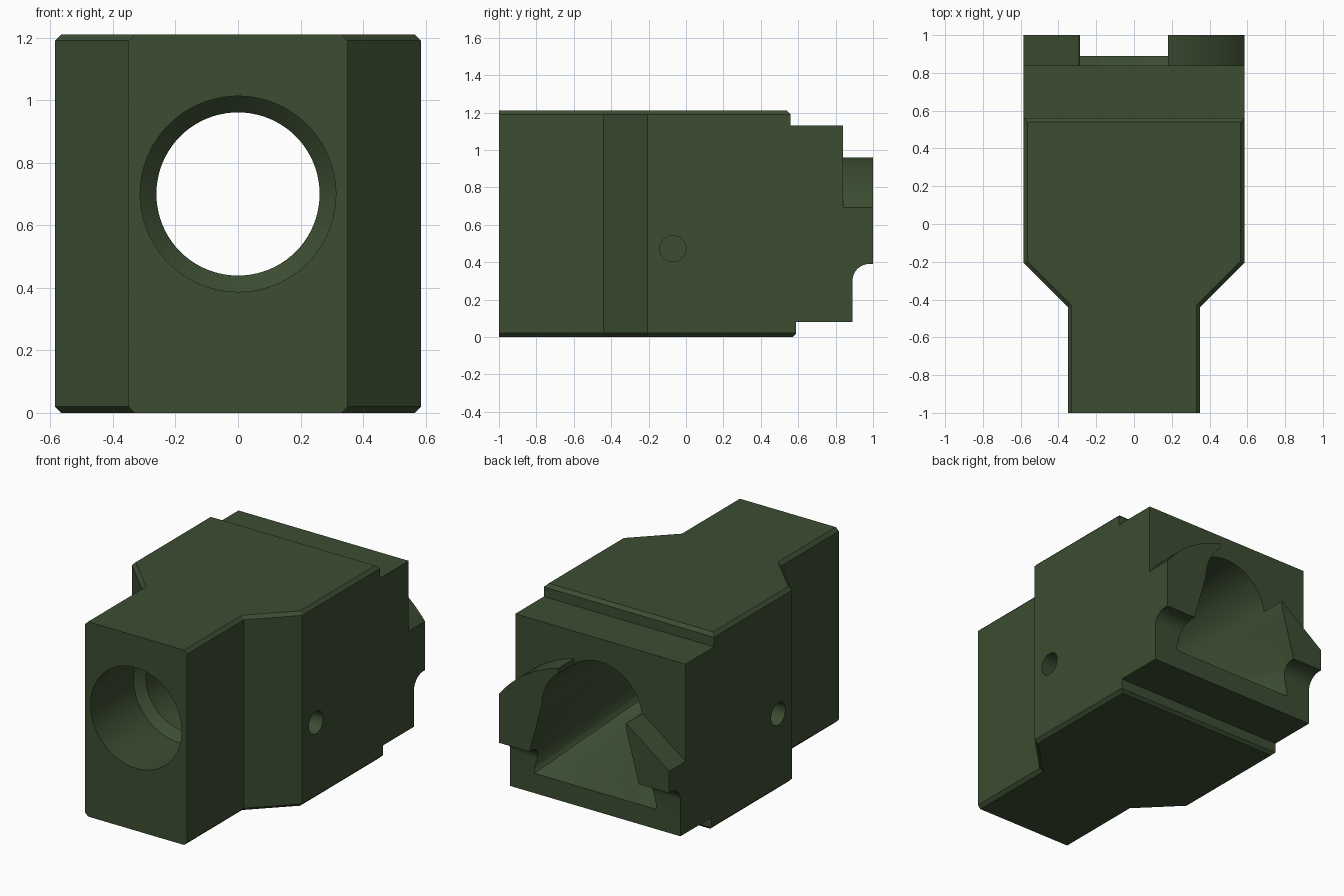
import bpy, bmesh, math

if "Cube" in bpy.data.objects:
    bpy.data.objects.remove(bpy.data.objects["Cube"])

green = bpy.data.materials.new("dark_olive_green")
green.diffuse_color = (0.045, 0.074, 0.031, 1)
green.use_nodes = True
green.node_tree.nodes["Principled BSDF"].inputs["Base Color"].default_value = green.diffuse_color


def finish(name, bm):
    bmesh.ops.recalc_face_normals(bm, faces=bm.faces)
    me = bpy.data.meshes.new(name)
    bm.to_mesh(me)
    bm.free()
    ob = bpy.data.objects.new(name, me)
    bpy.context.collection.objects.link(ob)
    me.materials.append(green)
    return ob


def loft(bm, rings):
    """Skin a list of equal-length closed rings and cap both ends."""
    vs = [[bm.verts.new(p) for p in r] for r in rings]
    n = len(vs[0])
    for a, b in zip(vs, vs[1:]):
        for i in range(n):
            j = (i + 1) % n
            bm.faces.new((a[i], a[j], b[j], b[i]))
    bm.faces.new(vs[0])
    bm.faces.new(vs[-1])


def prism(name, pts, axis, lo, hi):
    """Extrude a 2D outline along one axis."""
    def place(p, d):
        c = list(p)
        c.insert("xyz".index(axis), d)
        return c
    bm = bmesh.new()
    loft(bm, [[place(p, d) for p in pts] for d in (lo, hi)])
    return finish(name, bm)


# Body: stepped plan outline, chamfered along the top and bottom side edges
half = [(0.35, -1), (0.35, -0.44), (0.585, -0.205), (0.585, 1)]
plan = half + [(-x, y) for x, y in reversed(half)]
body = prism("housing_block", plan, "z", 0, 1.21)
bm = bmesh.new()
bm.from_mesh(body.data)
edges = [e for e in bm.edges
         if abs(e.verts[0].co.z - e.verts[1].co.z) < 1e-4
         and abs(e.verts[0].co.y - e.verts[1].co.y) > 1e-4]
bmesh.ops.bevel(bm, geom=edges, offset=0.02, segments=1, affect='EDGES')
bm.to_mesh(body.data)
bm.free()

cutters = []

# Rear steps with small chamfers, top and bottom
cutters.append(prism("top_step_cutter", [
    (0.53, 1.3), (0.53, 1.22), (0.56, 1.19), (0.56, 1.13), (1.1, 1.13), (1.1, 1.3)], "x", -1, 1))
cutters.append(prism("bottom_step_cutter", [
    (0.56, -0.1), (0.56, -0.01), (0.587, 0.017), (0.587, 0.08), (1.1, 0.08), (1.1, -0.1)], "x", -1, 1))

# Relief under the rear ears, with a rounded inner corner
arc = [(0.98 - 0.09 * math.cos(a), 0.30 + 0.09 * math.sin(a))
       for a in [math.pi / 2 * i / 10 for i in range(11)]]
cutters.append(prism("ear_relief_cutter",
                     [(0.89, -0.1)] + arc + [(1.1, 0.39), (1.1, -0.1)], "x", -1, 1))

# Ear tops: sloped on one side, curved on the other
curve = [(x, 0.245 + math.sqrt(0.737 ** 2 - x * x))
         for x in [0.18 + 0.5 * i / 16 for i in range(17)]]
cutters.append(prism("ear_top_cutter",
                     [(-0.7, 1.3), (-0.7, 0.44), (-0.29, 0.745), (0.0, 0.72), (0.18, 0.80)]
                     + curve + [(0.7, 1.3)], "y", 0.84, 1.1))

# Stepped bore opening into a flared ramp at the rear
N = 80


def circle(y, r):
    return [(r * math.cos(2 * math.pi * i / N), y, 0.70 + r * math.sin(2 * math.pi * i / N))
            for i in range(N)]


def flare(y):
    ring = []
    for i in range(N):
        c, s = math.cos(2 * math.pi * i / N), math.sin(2 * math.pi * i / N)
        if s >= 0:
            ring.append((0.29 * c, y, 0.70 + 0.29 * s))
        elif s > -0.8:
            k = -s / 0.8
            ring.append((math.copysign(0.29 + 0.14 * k, c), y, 0.70 - 0.5 * k))
        else:
            ring.append((0.43 * c / 0.6, y, 0.20))
    return ring


bm = bmesh.new()
loft(bm, [circle(-1.1, 0.313), circle(-0.58, 0.313), circle(-0.53, 0.261),
          circle(0.05, 0.261), flare(0.9), flare(1.1)])
cutters.append(finish("bore_cutter", bm))

# Blind pin hole on each side
for side in (-1, 1):
    ring = [(-0.07 + 0.07 * math.cos(2 * math.pi * i / 32),
             0.473 + 0.07 * math.sin(2 * math.pi * i / 32)) for i in range(32)]
    lo, hi = sorted((side * 0.38, side * 0.7))
    cutters.append(prism("pin_hole_cutter", ring, "x", lo, hi))

# Apply the cuts, then drop the helpers
bpy.context.view_layer.objects.active = body
body.select_set(True)
for c in cutters:
    c.hide_render = True
    m = body.modifiers.new("cut", 'BOOLEAN')
    m.operation, m.solver, m.object = 'DIFFERENCE', 'EXACT', c
    bpy.ops.object.modifier_apply(modifier=m.name)
for c in cutters:
    bpy.data.objects.remove(c, do_unlink=True)
bpy.ops.object.select_all(action='DESELECT')
body.select_set(True)
bpy.ops.object.shade_smooth_by_angle(angle=math.radians(25))
